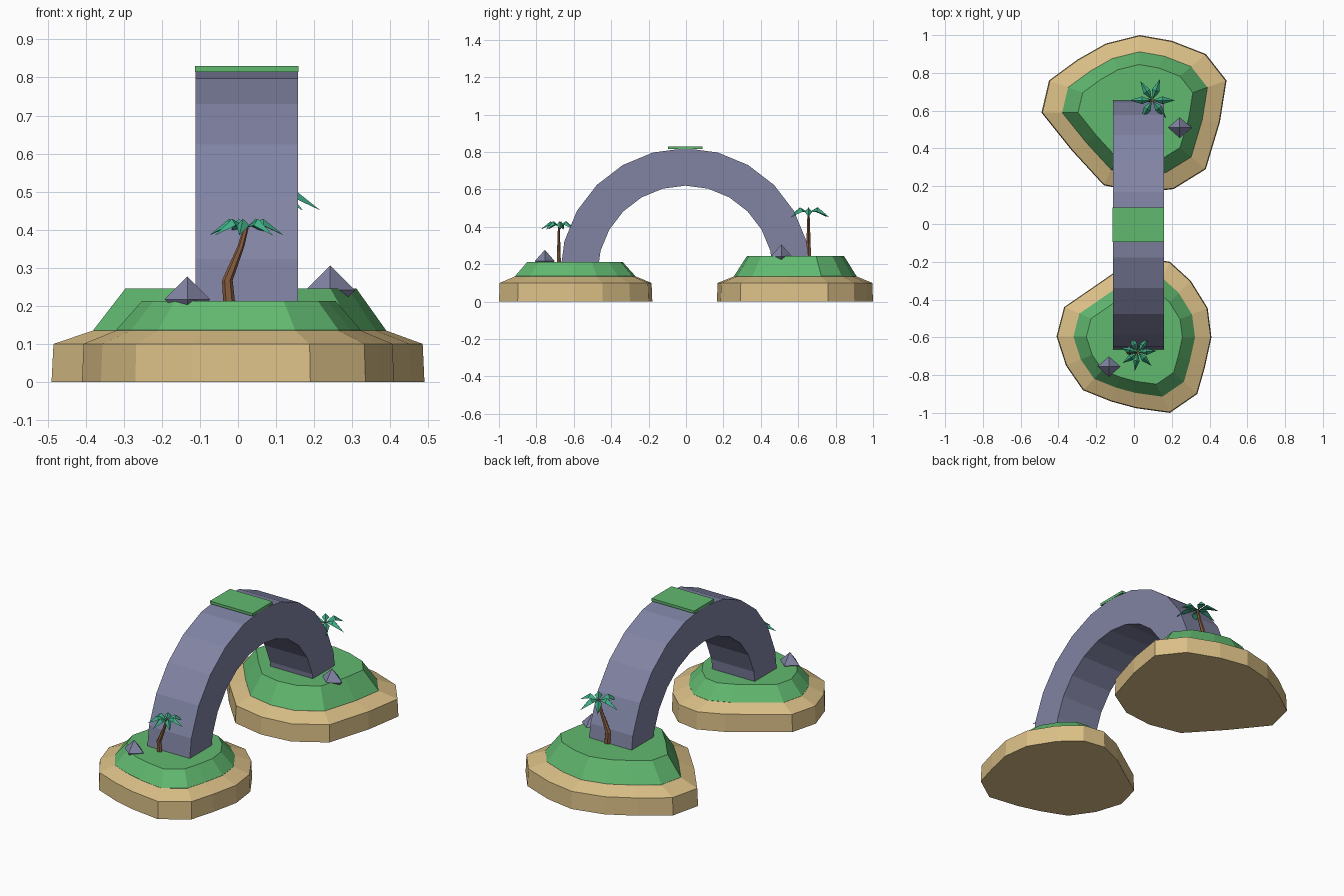
import bpy, bmesh
from math import sin, cos, pi, radians
from mathutils import Vector

if "Cube" in bpy.data.objects:
    bpy.data.objects.remove(bpy.data.objects["Cube"])


def material(name, rgb):
    m = bpy.data.materials.new(name)
    m.diffuse_color = (*rgb, 1)
    m.use_nodes = True
    m.node_tree.nodes["Principled BSDF"].inputs["Base Color"].default_value = m.diffuse_color
    return m


SAND = material("sand", (0.70, 0.52, 0.24))
GRASS = material("grass", (0.12, 0.48, 0.16))
STONE = material("stone", (0.22, 0.23, 0.37))
BARK = material("bark", (0.24, 0.11, 0.05))
LEAF = material("leaf", (0.05, 0.42, 0.24))


def make(name, verts, faces, mat):
    me = bpy.data.meshes.new(name)
    me.from_pydata([tuple(v) for v in verts], [], faces)
    bm = bmesh.new()
    bm.from_mesh(me)
    bmesh.ops.recalc_face_normals(bm, faces=bm.faces)
    bm.to_mesh(me)
    bm.free()
    me.materials.append(mat)
    ob = bpy.data.objects.new(name, me)
    bpy.context.collection.objects.link(ob)
    return ob


def loft(name, rings, mat):
    """Skin equal-sized closed rings and cap both ends."""
    n = len(rings[0])
    faces = [(r * n + i, r * n + (i + 1) % n, (r + 1) * n + (i + 1) % n, (r + 1) * n + i)
             for r in range(len(rings) - 1) for i in range(n)]
    faces += [tuple(range(n)), tuple(range((len(rings) - 1) * n, len(rings) * n))]
    return make(name, [v for ring in rings for v in ring], faces, mat)


# Islands: an irregular outline scaled inwards at each level
def island(name, outline, cx, cy, top):
    def ring(s, z):
        return [(cx + (x - cx) * s, cy + (y - cy) * s, z) for x, y in outline]
    loft(name + "_sand", [ring(1, 0), ring(0.99, 0.1), ring(0.785, 0.135)], SAND)
    loft(name + "_grass", [ring(0.785, 0.13), ring(0.785, 0.136), ring(0.62, top)], GRASS)


island("back_island", [
    (0.03, 1.0), (0.20, 0.97), (0.38, 0.90), (0.49, 0.76), (0.455, 0.54), (0.38, 0.29),
    (0.21, 0.185), (0.03, 0.165), (-0.16, 0.205), (-0.33, 0.39), (-0.49, 0.59),
    (-0.45, 0.76), (-0.30, 0.87), (-0.15, 0.955)], 0.02, 0.59, 0.245)
island("front_island", [
    (0.19, -0.20), (0.30, -0.30), (0.39, -0.445), (0.41, -0.60), (0.375, -0.76), (0.335, -0.90),
    (0.19, -1.0), (0.01, -0.975), (-0.12, -0.94), (-0.27, -0.88), (-0.36, -0.75),
    (-0.41, -0.595), (-0.37, -0.44), (-0.21, -0.33), (-0.08, -0.24), (0.06, -0.18)],
    0.005, -0.60, 0.213)

# Stone arch: half ring with a rectangular section
X0, X1 = -0.112, 0.158
arch = []
for i in range(13):
    a = pi * i / 12
    arch.append([(x, -0.003 + r * cos(a), 0.15 + r * sin(a))
                 for x, r in ((X0, 0.47), (X1, 0.47), (X1, 0.67), (X0, 0.67))])
loft("stone_arch", arch, STONE)

# Grass pad on the crown of the arch
loft("arch_grass", [[(x, y, z) for x, y in ((X0 - 0.001, -0.095), (X1 + 0.001, -0.095),
                                          (X1 + 0.001, 0.088), (X0 - 0.001, 0.088))]
                    for z in (0.815, 0.83)], GRASS)


# Rocks: octahedra half buried in the grass
def rock(name, c, r):
    c = Vector(c)
    v = [c + Vector((r * cos(i * pi / 2), r * 0.88 * sin(i * pi / 2), 0)) for i in range(4)]
    v += [c + Vector((0, 0, r)), c - Vector((0, 0, r))]
    f = [(i, (i + 1) % 4, 4) for i in range(4)] + [(i, (i + 1) % 4, 5) for i in range(4)]
    make(name, v, f, STONE)


rock("front_rock", (-0.133, -0.755, 0.217), 0.06)
rock("back_rock", (0.242, 0.51, 0.241), 0.065)


# Palms: bent tapering trunk with a crown of folded, drooping leaves
def palm(name, x, y, z, s, angles):
    base = Vector((x, y, z))
    path = [(0, -0.02, 0.016), (-0.006, 0.055, 0.014), (0.03, 0.145, 0.009), (0.044, 0.198, 0.007)]
    loft(name + "_trunk", [[base + s * Vector((px + r * cos(2 * pi * k / 6),
                                               r * 0.8 * sin(2 * pi * k / 6), pz))
                            for k in range(6)] for px, pz, r in path], BARK)
    top = base + s * Vector((0.043, 0, 0.195))
    verts, faces = [], []
    for a in angles:
        d = Vector((cos(radians(a)), sin(radians(a)), 0))
        side, up = Vector((-d.y, d.x, 0)), Vector((0, 0, 1))
        n = len(verts)
        verts += [top + s * p for p in (
            d * 0.003, d * 0.045 + up * 0.022, d * 0.1 - up * 0.022,
            d * 0.045 + side * 0.017 + up * 0.004, d * 0.045 - side * 0.017 + up * 0.004)]
        faces += [tuple(n + k for k in f) for f in
                  ((0, 1, 3), (1, 2, 3), (0, 4, 1), (4, 2, 1), (0, 3, 4), (3, 2, 4))]
    make(name + "_leaves", verts, faces, LEAF)


palm("front_palm", -0.022, -0.68, 0.212, 1.0, (5, 55, 115, 165, 215, 260, 315))
palm("back_palm", 0.045, 0.655, 0.243, 1.2, (0, 70, 122, 180, 240, 308))
